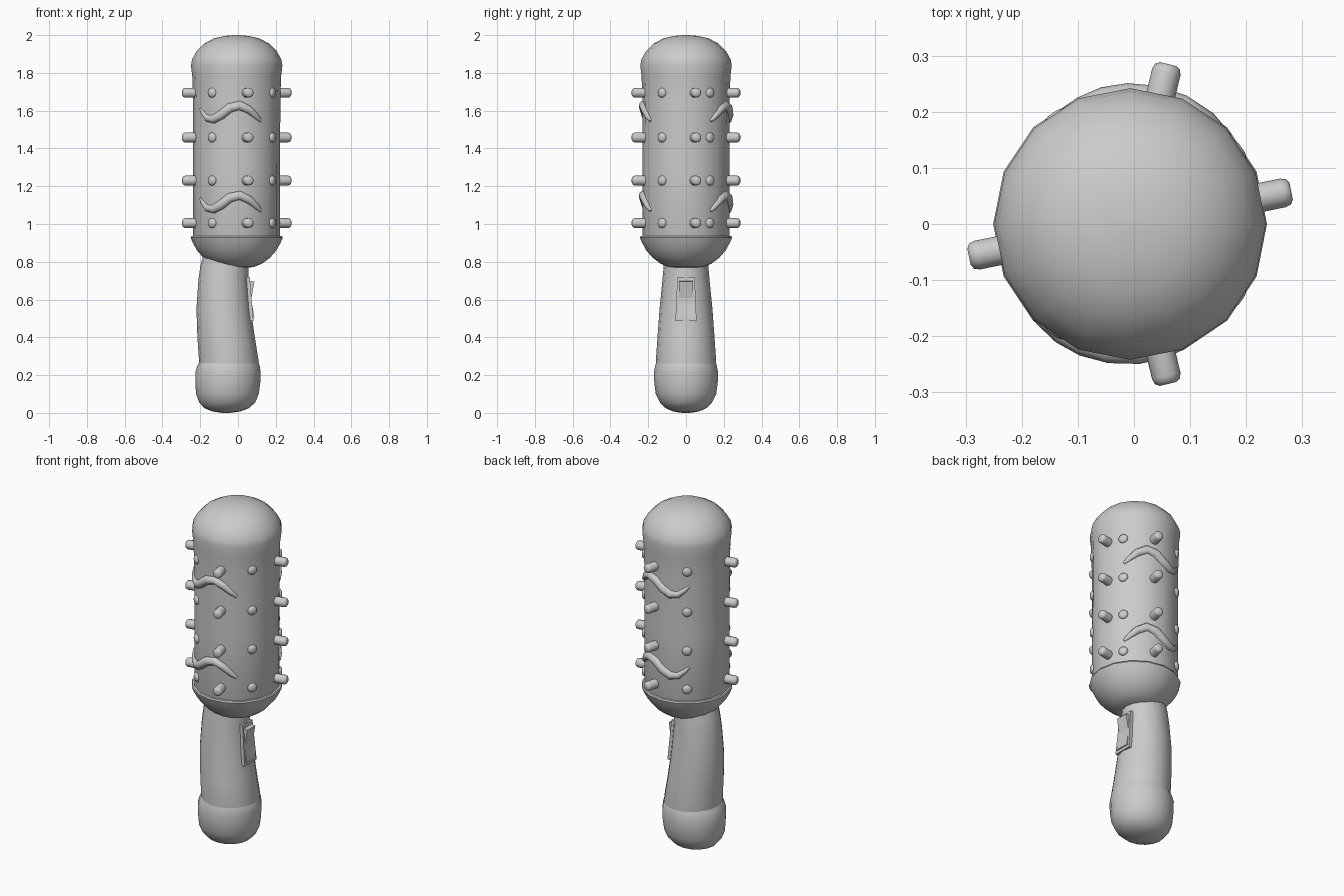
import bpy, bmesh
from math import sin, cos, pi, radians
from mathutils import Matrix, Vector

if "Cube" in bpy.data.objects:
    bpy.data.objects.remove(bpy.data.objects["Cube"])

CX = -0.007  # axis of the head


def finish(name, bm, angle=35, smooth=True):
    bmesh.ops.recalc_face_normals(bm, faces=bm.faces)
    me = bpy.data.meshes.new(name)
    bm.to_mesh(me)
    bm.free()
    ob = bpy.data.objects.new(name, me)
    bpy.context.collection.objects.link(ob)
    if smooth:
        bpy.ops.object.select_all(action='DESELECT')
        ob.select_set(True)
        bpy.context.view_layer.objects.active = ob
        bpy.ops.object.shade_smooth_by_angle(angle=radians(angle))
    return ob


def loft(name, rings, n=16, angle=35, matrix=None):
    """Skin elliptical rings given as (z, x centre, x radius, y radius)."""
    bm = bmesh.new()
    loops = [[bm.verts.new((xc + rx * cos(2 * pi * i / n), ry * sin(2 * pi * i / n), z))
              for i in range(n)] for z, xc, rx, ry in rings]
    for a, b in zip(loops, loops[1:]):
        for i in range(n):
            j = (i + 1) % n
            bm.faces.new((a[i], a[j], b[j], b[i]))
    bm.faces.new(loops[0][::-1])
    bm.faces.new(loops[-1])
    if matrix:
        bm.transform(matrix)
    return finish(name, bm, angle)


def lathe(name, profile, xc=0.0, **kw):
    return loft(name, [(z, xc, r, r) for r, z in profile], **kw)


def wedge(name, profile, w_top, w_bottom):
    """Side profile in x-z, widened along y with a taper from top to bottom."""
    zs = [p[1] for p in profile]
    lo, hi = min(zs), max(zs)
    bm = bmesh.new()
    sides = []
    for s in (-1, 1):
        sides.append([bm.verts.new((x, s * (w_bottom + (w_top - w_bottom) * (z - lo) / (hi - lo)), z))
                      for x, z in profile])
    a, b = sides
    bm.faces.new(a)
    bm.faces.new(b[::-1])
    for i in range(len(a)):
        j = (i + 1) % len(a)
        bm.faces.new((a[i], b[i], b[j], a[j]))
    return finish(name, bm, smooth=False)


# Head: barrel running into a domed top
lathe("head_barrel", [(0.22, 0.9), (0.23, 0.93), (0.23, 1.3), (0.231, 1.65), (0.235, 1.78), (0.242, 1.84),
                      (0.236, 1.872), (0.212, 1.915), (0.172, 1.955), (0.12, 1.983),
                      (0.06, 1.996), (0.012, 2.0)], CX)
# Cup under the head
lathe("head_cup", [(0.04, 0.768), (0.09, 0.772), (0.135, 0.79), (0.175, 0.82), (0.21, 0.86),
                   (0.232, 0.9), (0.244, 0.928), (0.24, 0.936), (0.222, 0.938)], CX)

# Curved handle
loft("handle", [(0.85, -0.065, 0.115, 0.11), (0.78, -0.072, 0.127, 0.118), (0.7, -0.077, 0.133, 0.125),
                (0.55, -0.076, 0.144, 0.14), (0.4, -0.063, 0.152, 0.151),
                (0.27, -0.048, 0.158, 0.16), (0.2, -0.048, 0.155, 0.155)])
# Pommel at the base
loft("pommel", [(0.275, -0.048, 0.152, 0.155), (0.25, -0.05, 0.165, 0.163), (0.215, -0.053, 0.173, 0.17),
                (0.16, -0.054, 0.172, 0.168), (0.1, -0.056, 0.166, 0.16), (0.055, -0.057, 0.148, 0.138),
                (0.025, -0.06, 0.118, 0.108), (0.008, -0.062, 0.075, 0.07), (0.0, -0.062, 0.02, 0.02)])

# Rocker switch on the handle
wedge("switch_plate", [(0.03, 0.72), (0.062, 0.72), (0.082, 0.487), (0.04, 0.487)], 0.046, 0.056)
wedge("switch_rocker", [(0.04, 0.702), (0.087, 0.695), (0.07, 0.6), (0.087, 0.505), (0.05, 0.505)], 0.036, 0.042)


# Pegs and low studs in four rows
def radial(deg, z):
    return (Matrix.Translation((CX, 0, z)) @ Matrix.Rotation(radians(deg), 4, 'Z')
            @ Matrix.Rotation(pi / 2, 4, 'Y'))


PEG = [(0.026, 0.2), (0.026, 0.278), (0.023, 0.288), (0.015, 0.293)]
STUD = [(0.026, 0.2), (0.026, 0.23), (0.021, 0.237), (0.01, 0.241)]
for row, z in enumerate((1.005, 1.23, 1.458, 1.695), 1):
    for k, deg in enumerate((11.5, 76.6, 191.5, -76.6), 1):
        lathe(f"peg_{row}_{k}", PEG, n=12, angle=50, matrix=radial(deg, z))
    for k, deg in enumerate((34, 125, -34, -125), 1):
        lathe(f"stud_{row}_{k}", STUD, n=12, angle=50, matrix=radial(deg, z))

# Wavy raised ribs: (angle from the low end, height, tube radius)
WAVE = [(0, 1.545, 0.008), (7, 1.567, 0.016), (18, 1.604, 0.022), (31, 1.628, 0.025), (44, 1.615, 0.026),
        (56, 1.578, 0.026), (67, 1.555, 0.024), (78, 1.56, 0.019), (87, 1.588, 0.013), (93, 1.61, 0.007)]


def rib(name, start, sign, dz):
    n = 10
    pts = []
    for a, z, r in WAVE:
        t = radians(start + sign * a)
        pts.append((Vector((CX + 0.225 * cos(t), 0.225 * sin(t), z + dz)), Vector((cos(t), sin(t), 0)), r))
    bm = bmesh.new()
    loops = []
    for i, (p, out, r) in enumerate(pts):
        tan = (pts[min(i + 1, len(pts) - 1)][0] - pts[max(i - 1, 0)][0]).normalized()
        side = tan.cross(out).normalized()
        loops.append([bm.verts.new(p + r * (cos(2 * pi * k / n) * out + sin(2 * pi * k / n) * side))
                      for k in range(n)])
    for a, b in zip(loops, loops[1:]):
        for k in range(n):
            j = (k + 1) % n
            bm.faces.new((a[k], a[j], b[j], b[k]))
    bm.faces.new(loops[0][::-1])
    bm.faces.new(loops[-1])
    return finish(name, bm, 50)


for level, dz in (("upper", 0.0), ("lower", -0.476)):
    rib(f"front_rib_{level}", -55, -1, dz)
    rib(f"back_rib_{level}", 35, 1, dz)
